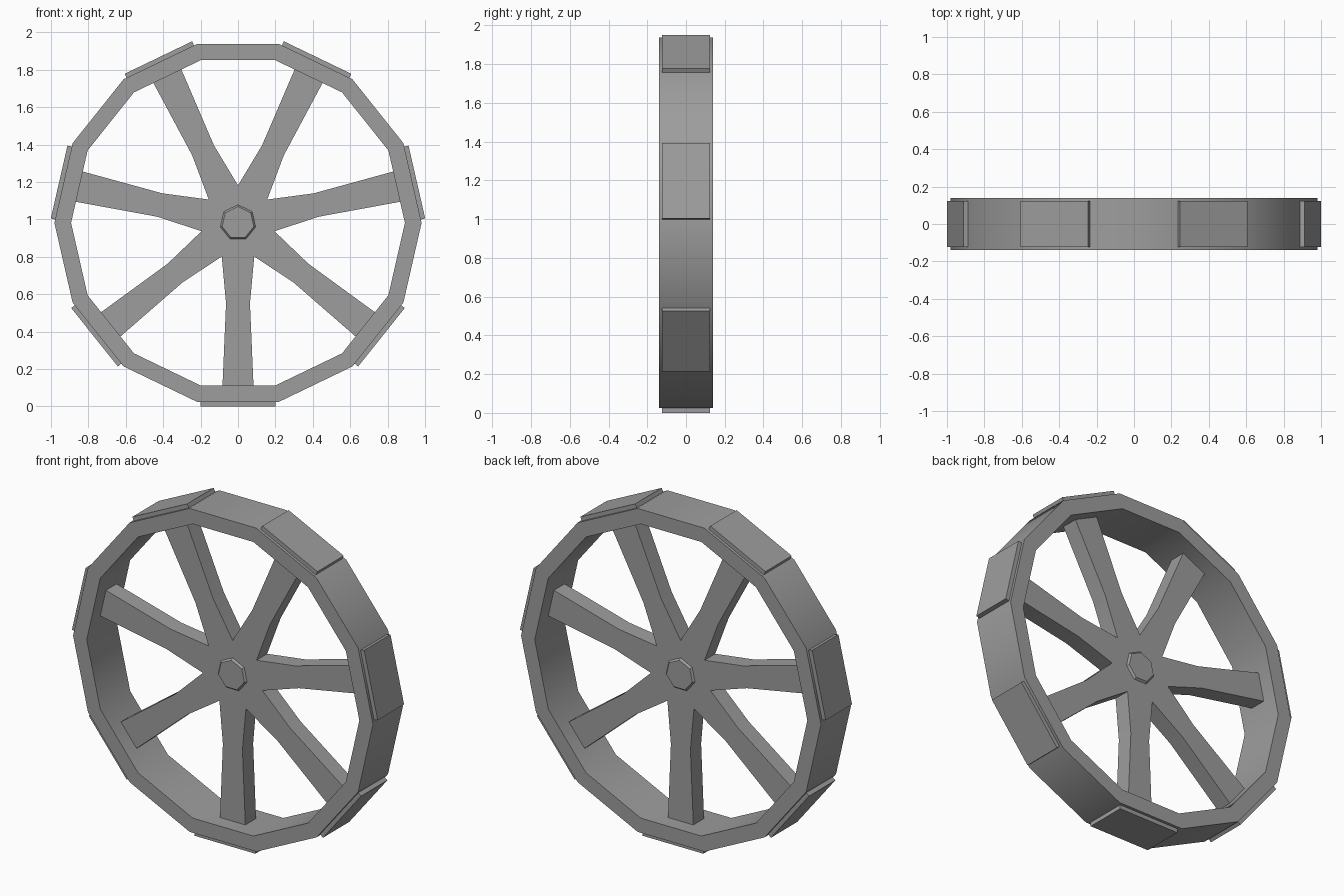
import bpy, bmesh, math
from mathutils import Matrix, Vector

cube = bpy.data.objects.get("Cube")
if cube:
    bpy.data.objects.remove(cube, do_unlink=True)

SPOKES = 7
STEP = 2 * math.pi / SPOKES
CENTRE = Vector((0, 0, 0.981))
DOWN = -math.pi / 2

grey = bpy.data.materials.new("wheel_grey")
grey.use_nodes = True
colour = (0.34, 0.34, 0.34, 1)
grey.diffuse_color = colour
grey.node_tree.nodes["Principled BSDF"].inputs["Base Color"].default_value = colour


def finish(bm, name):
    bmesh.ops.recalc_face_normals(bm, faces=bm.faces)
    mesh = bpy.data.meshes.new(name)
    bm.to_mesh(mesh)
    bm.free()
    mesh.materials.append(grey)
    obj = bpy.data.objects.new(name, mesh)
    obj.location = CENTRE
    bpy.context.collection.objects.link(obj)
    bpy.ops.object.select_all(action='DESELECT')
    obj.select_set(True)
    bpy.context.view_layer.objects.active = obj
    bpy.ops.object.shade_smooth_by_angle(angle=math.radians(30))
    return obj


def polar(angle, out, side=0.0, y=0.0):
    """Point at a distance out along a direction, shifted sideways."""
    c, s = math.cos(angle), math.sin(angle)
    return Vector((out * c - side * s, y, out * s + side * c))


def loft(bm, rings, closed=False):
    """Skin successive vertex rings, capping the ends unless closed."""
    rows = [[bm.verts.new(p) for p in ring] for ring in rings]
    pairs = list(zip(rows, rows[1:]))
    if closed:
        pairs.append((rows[-1], rows[0]))
    else:
        bm.faces.new(rows[0])
        bm.faces.new(rows[-1])
    for a, b in pairs:
        for i in range(len(a)):
            j = (i + 1) % len(a)
            bm.faces.new((a[i], a[j], b[j], b[i]))


# Rim: rectangular section swept round a flat-bottomed polygon
bm = bmesh.new()
sides = SPOKES * 2
corner = math.cos(math.pi / sides)
section = [(0.87, -0.14), (0.957, -0.14), (0.957, 0.14), (0.87, 0.14)]
loft(bm, [[polar(DOWN + (i + 0.5) * STEP / 2, r / corner, 0, y) for r, y in section]
          for i in range(sides)], closed=True)
finish(bm, "rim")

# Spokes: one star-shaped profile, flared towards the rim
outline = []
for i in range(SPOKES):
    a = DOWN + i * STEP
    outline += [polar(a - STEP / 2, 0.2)]
    outline += [polar(a, r, w) for r, w in
                [(0.43, -0.064), (0.872, -0.083), (0.872, 0.083), (0.43, 0.064)]]
bm = bmesh.new()
loft(bm, [[p + Vector((0, y, 0)) for p in outline] for y in (-0.05, 0.05)])
finish(bm, "spokes")

# Hub cap: shallow tapered boss on both faces
bm = bmesh.new()
loft(bm, [[polar(math.pi / 2 + i * STEP, r, 0, y) for i in range(SPOKES)]
          for r, y in [(0.087, -0.062), (0.097, -0.05), (0.097, 0.05), (0.087, 0.062)]])
finish(bm, "hub_cap")

# Tread plates: one on the rim facet beyond each spoke
for i in range(SPOKES):
    bm = bmesh.new()
    bmesh.ops.create_cube(bm, size=1, matrix=Matrix.Diagonal((0.03, 0.246, 0.4, 1)))
    a = DOWN + i * STEP
    bmesh.ops.transform(bm, verts=bm.verts,
                        matrix=Matrix.Translation(polar(a, 0.966)) @ Matrix.Rotation(-a, 4, 'Y'))
    finish(bm, f"tread_plate_{i + 1}")
